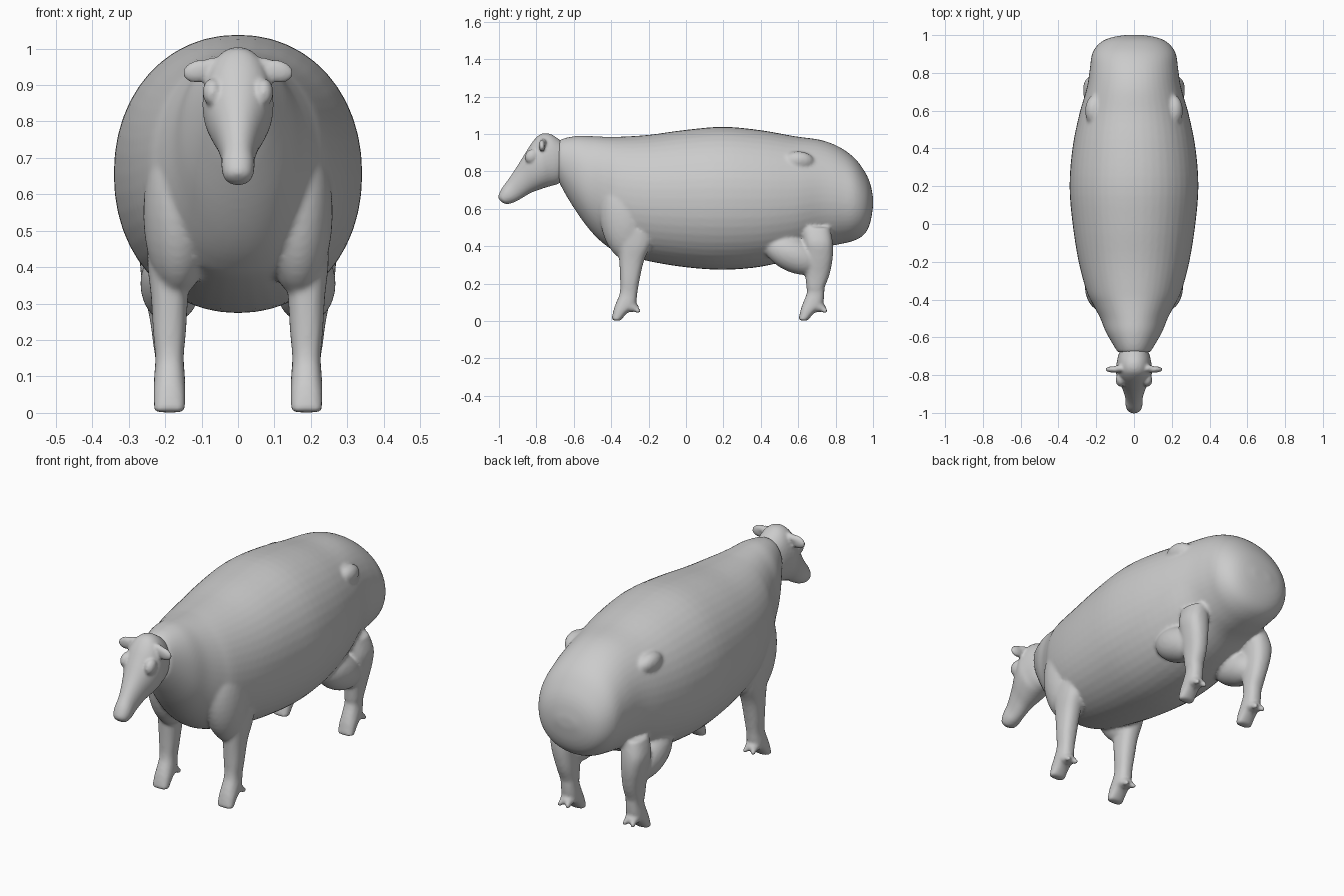
import bpy, bmesh, math
from mathutils import Vector, Matrix

if "Cube" in bpy.data.objects:
    bpy.data.objects.remove(bpy.data.objects["Cube"])


def spline(a, b, c, d, t):
    return 0.5 * (2*b + (c - a)*t + (2*a - 5*b + 4*c - d)*t*t + (3*b - a - 3*c + d)*t**3)


def loft(bm, rows, power=2.0, side=1, sides=36, steps=4):
    """Skin oval rings. Row: y1, z1, y2, z2 (ends of the ring in side view), half width, centre x."""
    fine = []
    for i in range(len(rows) - 1):
        q = [rows[max(i-1, 0)], rows[i], rows[i+1], rows[min(i+2, len(rows)-1)]]
        for s in range(steps):
            fine.append([spline(*v, s / steps) for v in zip(*q)])
    fine.append(rows[-1])
    part, rings = bmesh.new(), []
    for y1, z1, y2, z2, w, cx in fine:
        ring = []
        for k in range(sides):
            a = 2 * math.pi * k / sides
            c, s = math.cos(a), math.sin(a)
            c = math.copysign(abs(c) ** (2 / power), c)
            s = math.copysign(abs(s) ** (2 / power), s)
            ring.append(part.verts.new((side * (cx + w*c), (y1+y2)/2 + s*(y1-y2)/2,
                                        (z1+z2)/2 + s*(z1-z2)/2)))
        rings.append(ring)
    for r, n in zip(rings, rings[1:]):
        for k in range(sides):
            j = (k + 1) % sides
            part.faces.new((r[k], r[j], n[j], n[k]))
    part.faces.new(rings[0])
    part.faces.new(rings[-1])
    merge(bm, part)


def merge(bm, part):
    bmesh.ops.recalc_face_normals(part, faces=part.faces[:])
    tmp = bpy.data.meshes.new("part")
    part.to_mesh(tmp)
    part.free()
    bm.from_mesh(tmp)
    bpy.data.meshes.remove(tmp)


def blob(bm, centre, radii, side=1, tilt=(0, 0, 0)):
    """Tilted ellipsoid; tilt in degrees about x, y, z."""
    x, y, z = centre
    rx, ry, rz = [math.radians(t) for t in tilt]
    rot = Matrix.Rotation(rz*side, 4, 'Z') @ Matrix.Rotation(ry*side, 4, 'Y') @ Matrix.Rotation(rx, 4, 'X')
    m = Matrix.Translation((side*x, y, z)) @ rot @ Matrix.Diagonal(Vector((*radii, 1)))
    part = bmesh.new()
    bmesh.ops.create_uvsphere(part, u_segments=32, v_segments=20, radius=1, matrix=m)
    merge(bm, part)


def finish(bm, name, voxel, smooth):
    """Fuse the overlapping volumes into one soft skin."""
    me = bpy.data.meshes.new(name)
    bm.to_mesh(me)
    bm.free()
    ob = bpy.data.objects.new(name, me)
    bpy.context.collection.objects.link(ob)
    r = ob.modifiers.new("fuse", 'REMESH')
    r.mode, r.voxel_size, r.use_smooth_shade = 'VOXEL', voxel, True
    s = ob.modifiers.new("soften", 'SMOOTH')
    s.factor, s.iterations = 0.5, smooth
    for p in me.polygons:
        p.use_smooth = True
    return ob


# Barrel body with neck: y, top z, bottom z, half width
profile = [(-.68, .965, .745, .085), (-.64, .98, .67, .11), (-.57, .99, .56, .15),
           (-.50, .988, .47, .178), (-.43, .985, .405, .215), (-.36, .985, .365, .25),
           (-.20, .995, .32, .293), (0, 1.022, .287, .325), (.2, 1.038, .274, .341),
           (.4, 1.02, .29, .326), (.58, .988, .335, .29), (.72, .968, .39, .25),
           (.82, .93, .41, .234), (.90, .872, .43, .222), (.955, .80, .465, .185),
           (.985, .735, .525, .13), (1.0, .66, .61, .05)]
body = bmesh.new()
loft(body, [(y, t, y, b, w, 0) for y, t, b, w in profile], power=2.1, sides=48)

# Legs, listed from top to toe
front_leg = [(-.40, .50, -.16, .47, .065, .185), (-.365, .40, -.19, .40, .058, .19),
             (-.357, .32, -.225, .32, .051, .188), (-.352, .22, -.248, .22, .045, .188),
             (-.354, .15, -.26, .15, .039, .188), (-.375, .095, -.27, .085, .043, .188),
             (-.387, .06, -.315, .042, .044, .188), (-.399, .004, -.352, 0, .043, .188)]
hind_leg = [(.62, .50, .77, .50, .055, .19), (.63, .42, .785, .42, .064, .205),
            (.638, .34, .785, .34, .057, .202), (.638, .25, .768, .25, .048, .193),
            (.644, .18, .742, .18, .042, .19)]
hind_leg += [(a + 1, b, c + 1, d, w, x) for a, b, c, d, w, x in front_leg[4:]]
for side in (1, -1):
    loft(body, front_leg, 2.4, side, 28)
    loft(body, hind_leg, 2.4, side, 28)
    # Heels and dew claws
    for dy in (0, 1):
        blob(body, (.188, -.295 + dy, .072), (.04, .045, .025), side)
        for dx in (-.023, .023):
            blob(body, (.188 + dx, -.258 + dy, .055), (.013, .017, .014), side)
    # Shoulder, stifle and hip bone
    blob(body, (.165, -.33, .55), (.095, .13, .23), side, (8, 0, 0))
    blob(body, (.185, .57, .355), (.083, .165, .092), side, (-25, 0, 0))
    blob(body, (.205, .60, .85), (.05, .085, .06), side, (0, 35, 0))
finish(body, "body_and_legs", .0095, 5)

# Head: rings from poll to nose
head = bmesh.new()
loft(head, [(-.67, .965, -.65, .77, .07, 0), (-.725, 1.0, -.68, .735, .085, 0),
            (-.775, 1.0, -.72, .722, .094, 0), (-.815, .965, -.745, .715, .097, 0),
            (-.855, .905, -.79, .70, .083, 0), (-.90, .832, -.835, .682, .062, 0),
            (-.95, .757, -.885, .652, .046, 0), (-.983, .712, -.925, .632, .045, 0),
            (-1.001, .675, -.96, .625, .036, 0), (-1.003, .655, -.985, .635, .016, 0)], 2.1)
for side in (1, -1):
    # Ears and brows
    blob(head, (.106, -.77, .938), (.047, .017, .031), side, (0, 12, 0))
    blob(head, (.078, -.765, .955), (.04, .018, .018), side, (0, 15, 0))
    blob(head, (.07, -.825, .88), (.027, .035, .04), side, (-35, 0, 0))
finish(head, "head_and_ears", .007, 4)
